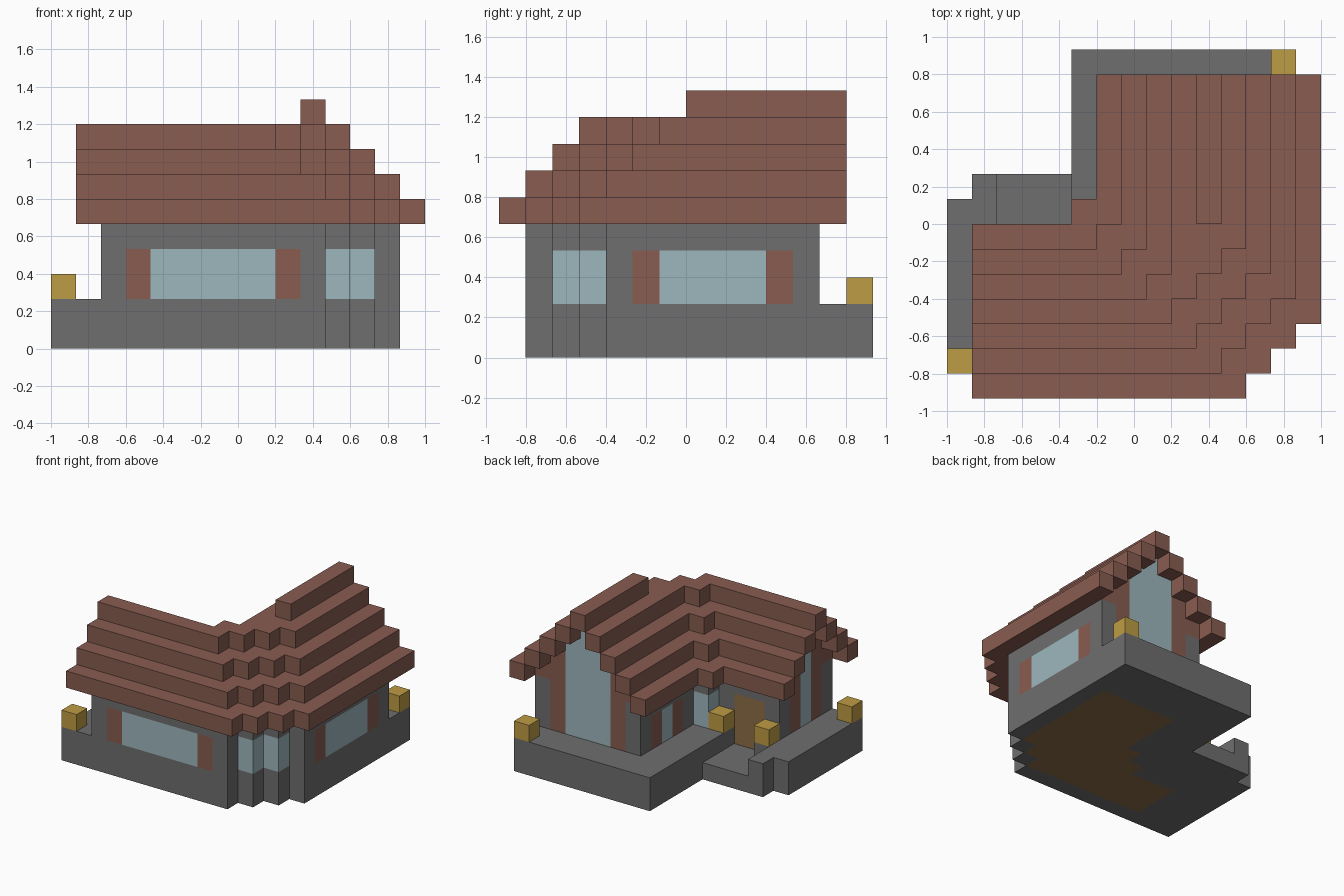
import bpy
import bmesh
from mathutils import Vector

default = bpy.data.objects.get("Cube")
if default:
    bpy.data.objects.remove(default, do_unlink=True)

UNIT = 2 / 15
ORIGIN = Vector((-7.5, -7, 0))
AXES = [Vector((1, 0, 0)), Vector((0, 1, 0)), Vector((0, 0, 1))]
blocks = {}  # grid cell -> part name


def make_material(name, colour):
    mat = bpy.data.materials.new(name)
    mat.use_nodes = True
    mat.diffuse_color = (*colour, 1)
    mat.node_tree.nodes["Principled BSDF"].inputs["Base Color"].default_value = (*colour, 1)
    return mat


def fill(part, xs, ys, zs):
    """Fill a box of grid cells; each argument is a (start, stop) pair."""
    for i in range(*xs):
        for j in range(*ys):
            for k in range(*zs):
                blocks[i, j, k] = part


def build(part, mat):
    """Skin the exposed sides of one part's blocks and merge flat areas."""
    bm = bmesh.new()
    corners = {}

    def vert(p):
        key = tuple(round(c) for c in p)
        if key not in corners:
            corners[key] = bm.verts.new((p + ORIGIN) * UNIT)
        return corners[key]

    for cell in [c for c, name in blocks.items() if name == part]:
        base = Vector(cell)
        for a in range(3):
            u, v = AXES[(a + 1) % 3], AXES[(a + 2) % 3]
            for side in (0, 1):
                step = AXES[a] * (1 if side else -1)
                if tuple(round(c) for c in base + step) in blocks:
                    continue
                p = base + AXES[a] * side
                quad = [p, p + u, p + u + v, p + v]
                bm.faces.new([vert(q) for q in (quad if side else quad[::-1])])
    bmesh.ops.dissolve_limit(bm, angle_limit=0.01, verts=bm.verts[:], edges=bm.edges[:])
    mesh = bpy.data.meshes.new(part)
    bm.to_mesh(mesh)
    bm.free()
    mesh.materials.append(mat)
    bpy.context.collection.objects.link(bpy.data.objects.new(part, mesh))


# Plan rules: the front right corner is stepped, the plan is L shaped
def in_base(i, j):
    back = 8 if i < 1 else 9 if i < 5 else 14
    return 0 <= i < min(10 + j, 14) and 1 <= j < back


def in_house(i, j):
    west = 2 if j < 6 else 6 if j == 6 else 7
    return west <= i < min(10 + j, 14) and 1 <= j < 12


def in_room(i, j):
    near = ((i, j), (i + 1, j), (i - 1, j), (i, j + 1), (i, j - 1))
    return all(in_house(*c) for c in near)


def in_roof(i, j, tier):
    if tier == 4:
        return i == 10 and 7 <= j < 13
    west = 1 if j < 7 - tier else 5 + tier if j == 7 - tier else 6 + tier
    return west <= i < min(12 - 2 * tier + j, 15 - tier) and tier <= j < 13


# Foundation, floor, walls and the stepped roof shell
roof_height = {}
for i in range(15):
    for j in range(14):
        if in_base(i, j):
            fill("foundation", (i, i + 1), (j, j + 1), (0, 2))
        if in_room(i, j):
            blocks[i, j, 0] = "floor"
        elif in_house(i, j):
            fill("walls", (i, i + 1), (j, j + 1), (2, 5))
        tiers = [t for t in range(5) if in_roof(i, j, t)]
        if tiers:
            roof_height[i, j] = 5 + max(tiers)
            blocks[i, j, roof_height[i, j]] = "roof"

# Sunken entrance path and door
for xs, ys in (((2, 5), (7, 9)), ((3, 5), (6, 7))):
    for i in range(*xs):
        for j in range(*ys):
            del blocks[i, j, 1]
fill("door", (3, 5), (5, 6), (1, 4))

# Front, right and courtyard windows with shutters
SILL = (2, 4)
fill("shutters", (3, 10), (1, 2), SILL)
fill("windows", (4, 9), (1, 2), SILL)
fill("shutters", (13, 14), (5, 11), SILL)
fill("windows", (13, 14), (6, 10), SILL)
fill("shutters", (7, 8), (8, 11), SILL)
fill("windows", (7, 8), (9, 10), SILL)

# Corner windows
for i, j in ((11, 2), (12, 3), (6, 6)):
    fill("windows", (i, i + 1), (j, j + 1), SILL)

# Gable ends: glazed middle, timber frame, masonry corners
for j in range(1, 6):
    part = "windows" if j == 3 else "gable_frames"
    fill(part, (2, 3), (j, j + 1), (5 if j in (1, 5) else 2, roof_height[2, j]))
for i in range(7, 14):
    part = "windows" if 9 <= i < 12 else "gable_frames"
    fill(part, (i, i + 1), (11, 12), (5 if i in (7, 13) else 2, roof_height[i, 11]))

# Lanterns on the foundation
for i, j in ((0, 1), (13, 13), (2, 6), (5, 6)):
    blocks[i, j, 2] = "lanterns"

stone = make_material("grey stone", (0.156, 0.156, 0.156))
brick = make_material("red brown brick", (0.246, 0.107, 0.082))
glass = make_material("pale blue glass", (0.337, 0.474, 0.515))
gold = make_material("lantern gold", (0.515, 0.332, 0.058))
wood = make_material("oak wood", (0.262, 0.156, 0.06))

for part, mat in (("foundation", stone), ("walls", stone), ("floor", wood),
                  ("door", wood), ("windows", glass), ("shutters", brick),
                  ("gable_frames", brick), ("roof", brick), ("lanterns", gold)):
    build(part, mat)
